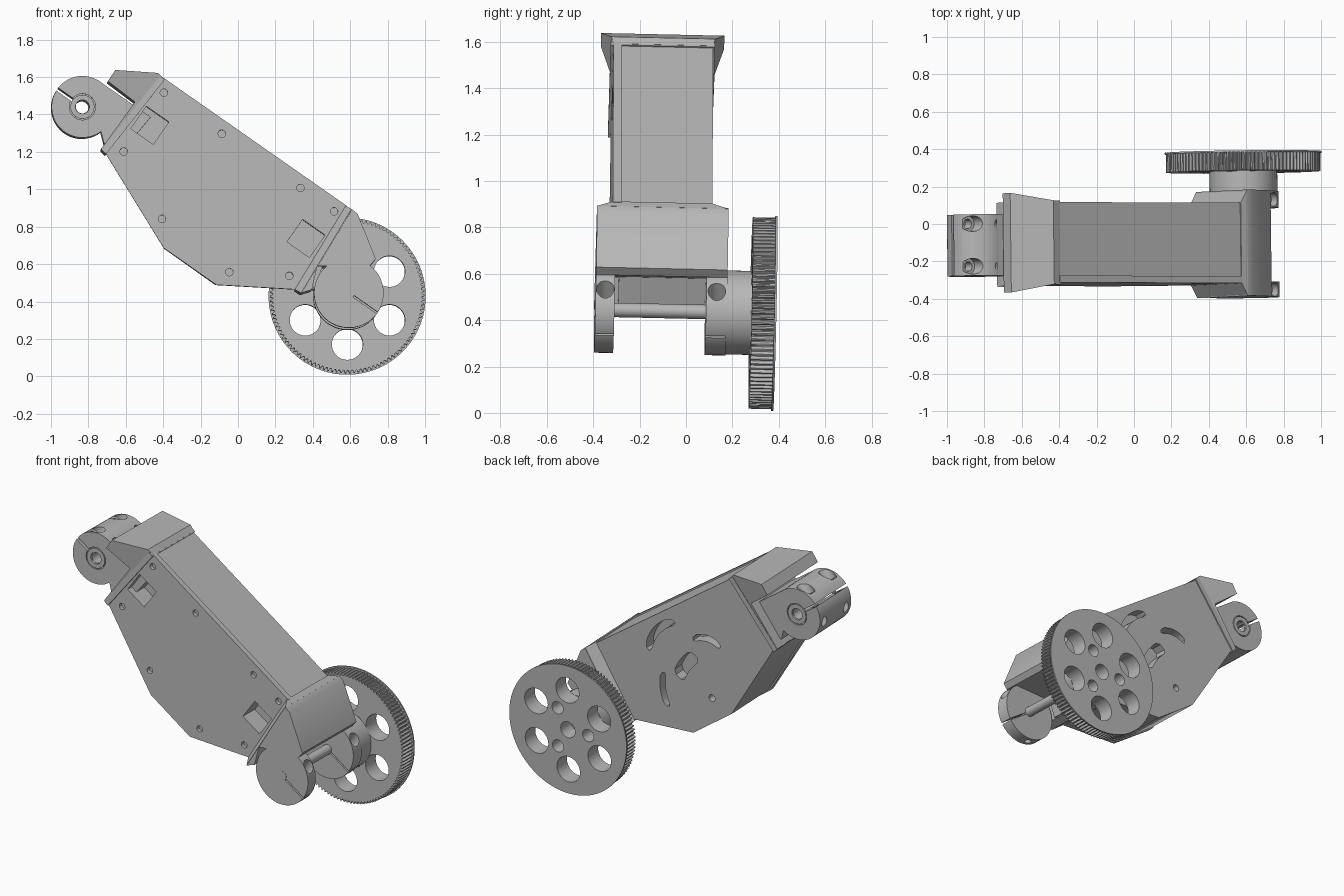
import bpy, bmesh
from math import sin, cos, pi, radians
from mathutils import Matrix, Vector

old = bpy.data.objects.get("Cube")
if old:
    bpy.data.objects.remove(old, do_unlink=True)

grey = bpy.data.materials.new("machined_grey")
grey.use_nodes = True
grey.diffuse_color = (0.48, 0.48, 0.48, 1)
grey.node_tree.nodes["Principled BSDF"].inputs["Base Color"].default_value = (0.48, 0.48, 0.48, 1)

# Arm direction, its normal, and the two joint centres (x, z)
U = Vector((cos(radians(-35)), sin(radians(-35))))
V = Vector((-U.y, U.x))
TOP = Vector((-0.835, 1.435))
AXLE = Vector((0.588, 0.437))
PIVOT = Matrix.Translation((0, 0, 0.8))
TILT = PIVOT @ Matrix.Rotation(0.012, 4, 'Z') @ Matrix.Rotation(-0.022, 4, 'X') @ PIVOT.inverted()
parts = []


def finish(name, bm, cutter=False):
    bmesh.ops.recalc_face_normals(bm, faces=bm.faces)
    mesh = bpy.data.meshes.new(name)
    bm.to_mesh(mesh)
    bm.free()
    mesh.materials.append(grey)
    ob = bpy.data.objects.new(name, mesh)
    bpy.context.collection.objects.link(ob)
    if cutter:
        ob.hide_render = True
    else:
        parts.append(ob)
    return ob


def prism(name, pts, y0, y1, cutter=False, flare=None):
    """Extrude an x-z outline along y; flare(point) widens both sides."""
    bm = bmesh.new()
    rings = []
    for y, side in ((y0, -1), (y1, 1)):
        rings.append([bm.verts.new((p[0], y + side * (flare(p) if flare else 0), p[1])) for p in pts])
    bm.faces.new(rings[0])
    bm.faces.new(rings[1][::-1])
    n = len(pts)
    for i in range(n):
        j = (i + 1) % n
        bm.faces.new((rings[0][i], rings[0][j], rings[1][j], rings[1][i]))
    return finish(name, bm, cutter)


def circle(c, r, n=48):
    return [(c[0] + r * cos(2 * pi * i / n), c[1] + r * sin(2 * pi * i / n)) for i in range(n)]


def disc(name, c, r, y0, y1, cutter=False, n=48):
    return prism(name, circle(c, r, n), y0, y1, cutter)


def bore(start, end, y, r):
    """Cutter drilled across the joint, in the x-z plane."""
    a, b = Vector((start[0], y, start[1])), Vector((end[0], y, end[1]))
    bm = bmesh.new()
    turn = (b - a).to_track_quat('Z', 'Y').to_matrix().to_4x4()
    bmesh.ops.create_cone(bm, cap_ends=True, segments=24, radius1=r, radius2=r,
                          depth=(b - a).length, matrix=Matrix.Translation((a + b) / 2) @ turn)
    return finish("bore_cutter", bm, True)


def box(c, along, half_len, half_wid, y0, y1):
    c, d = Vector(c), Vector(along).normalized()
    s = Vector((-d.y, d.x)) * half_wid
    d = d * half_len
    return prism("box_cutter", [c - d - s, c + d - s, c + d + s, c - d + s], y0, y1, True)


def arc_slot(a, b, bulge, width, y0, y1):
    a, b = Vector(a), Vector(b)
    side = Vector((b.y - a.y, a.x - b.x)).normalized()
    outer, inner = [], []
    for i in range(11):
        t = i / 10
        p = a.lerp(b, t) + side * bulge * 4 * t * (1 - t)
        w = width / 2 * (0.5 if i in (0, 10) else 1)
        outer.append(p + side * w)
        inner.append(p - side * w)
    return prism("slot_cutter", outer + inner[::-1], y0, y1, True)


def cut(ob, cutters):
    for c in cutters:
        m = ob.modifiers.new("cut", 'BOOLEAN')
        m.operation, m.solver, m.object = 'DIFFERENCE', 'EXACT', c
    dg = bpy.context.evaluated_depsgraph_get()
    mesh = bpy.data.meshes.new_from_object(ob.evaluated_get(dg))
    ob.modifiers.clear()
    ob.data = mesh
    for c in cutters:
        bpy.data.objects.remove(c, do_unlink=True)


FRONT, BACK = -0.325, 0.105

# Main housing with curved slots in the back
housing_outline = [(-0.405, 1.58), (0.575, 0.895), (0.40, 0.46), (-0.12, 0.49), (-0.395, 0.685), (-0.705, 1.19)]
housing = prism("housing", housing_outline, -0.29, BACK)
windows = [((-0.475, 1.335), V), ((0.36, 0.73), V)]
slots = [((0.01, 1.187), (0.197, 0.956), -0.04, 0.05), ((-0.32, 1.107), (-0.127, 1.11), -0.03, 0.042),
         ((-0.14, 1.0), (-0.019, 0.83), -0.015, 0.085), ((0.089, 0.83), (0.06, 0.616), -0.02, 0.04)]
cut(housing, [arc_slot(*s, 0.03, 0.2) for s in slots]
    + [disc("hole_cutter", (-0.257, 0.754), 0.022, 0.03, 0.2, True, 20)]
    + [box(c, d, 0.073, 0.073, -0.4, -0.2) for c, d in windows])

# Front lid with screw holes and two windows
lid = prism("front_lid", [(-0.40, 1.588), (0.58, 0.903), (0.31, 0.457), (-0.12, 0.482),
                          (-0.402, 0.68), (-0.715, 1.19)], FRONT, -0.288)
screws = [(-0.40, 1.51), (-0.09, 1.29), (0.33, 1.0), (0.51, 0.875),
          (-0.615, 1.195), (-0.41, 0.835), (-0.05, 0.55), (0.27, 0.53)]
cut(lid, [disc("screw_cutter", p, 0.02, -0.4, -0.30, True, 20) for p in screws]
    + [box(c, d, 0.073, 0.073, -0.4, -0.2) for c, d in windows])

# Flared hood over the top joint, with a rib along its base
STRIP = Vector((-0.40, 1.585))
OUT = Vector((-0.79, 0.61))


def hood_flare(p):
    return 0.22 * max(0, (Vector(p) - STRIP).dot(OUT))


prism("top_hood", [STRIP, (-0.43, 1.615), (-0.66, 1.63), (-0.70, 1.57), (-0.555, 1.46),
                   (-0.735, 1.21), (-0.71, 1.185)], FRONT, BACK, flare=hood_flare)
prism("hood_rib", [(-0.395, 1.58), (-0.42, 1.60), (-0.735, 1.205), (-0.71, 1.18)], FRONT - 0.012, BACK + 0.008)

# Top clamp knuckle with bore, slit and clamp screws
K0, K1 = -0.283, 0.045
knuckle = disc("top_knuckle", TOP, 0.165, K0, K1)
knuckle_cuts = [disc("bore_cutter", TOP, 0.035, -0.5, 0.3, True, 32),
                box(TOP - U * 0.12, U, 0.12, 0.009, -0.5, 0.3)]
for y0, y1 in ((-0.5, K0 + 0.012), (K1 - 0.012, 0.3)):
    knuckle_cuts.append(disc("counterbore_cutter", TOP, 0.07, y0, y1, True, 32))
for y in (K0 + 0.05, K1 - 0.05):
    seat = TOP - U * 0.115
    knuckle_cuts += [bore(seat + V * 0.07, seat + V * 0.25, y, 0.042),
                     bore(seat - V * 0.25, seat + V * 0.1, y, 0.025),
                     bore(TOP + U * 0.02 + V * 0.1, TOP + U * 0.02 + V * 0.25, y, 0.025)]
cut(knuckle, knuckle_cuts)
for side, y0, y1 in (("front", K0, K0 + 0.012), ("back", K1 - 0.012, K1)):
    ring = disc(side + "_bearing_ring", TOP, 0.064, y0, y1)
    cut(ring, [disc("ring_cutter", TOP, 0.037, -0.5, 0.3, True, 32)])
prism("knuckle_arm", [(-0.735, 1.565), (-0.47, 1.38), (-0.62, 1.20), (-0.72, 1.24), (-0.74, 1.32)], K0, K1)

# Widened lower block, blended into the housing
a, b = Vector((0.30, 0.457)), Vector((0.572, 0.905))
n = Vector((b.y - a.y, a.x - b.x)).normalized() * 0.04
E0, E1 = -0.392, 0.175
prism("block_blend", [a, a + n, b + n, b], FRONT, BACK,
      flare=lambda p: 0.068 if (Vector(p) - a).dot(n) > 0.001 else 0)
prism("lower_block", [a + n * 0.95, b + n * 0.9, (0.635, 0.86), (0.732, 0.62), (0.705, 0.587),
                      (0.42, 0.58), (0.39, 0.455)], E0, E1)

# Clevis ears with slit and clamp screw
for name, y0, y1 in (("front_ear", E0, -0.31), ("back_ear", 0.085, E1)):
    ear = disc(name, AXLE, 0.186, y0, y1)
    y, seat = (y0 + y1) / 2, AXLE + U * 0.08
    cut(ear, [box(AXLE + U * 0.12, U, 0.12, 0.005, y0 - 0.1, y1 + 0.1),
              bore(seat + V * 0.09, seat + V * 0.3, y, 0.038),
              bore(seat - V * 0.3, seat + V * 0.12, y, 0.022)])
disc("axle_rod", AXLE, 0.031, E0 - 0.002, 0.2, n=32)

# Hub and toothed wheel with six large holes, three bolt holes and a bore
disc("wheel_hub", AXLE, 0.181, 0.17, 0.281, n=64)
teeth = 110
gear = []
for i in range(teeth * 4):
    r = 0.413 if i % 4 < 2 else 0.399
    t = 2 * pi * i / (teeth * 4)
    gear.append((AXLE.x + r * cos(t), AXLE.y + r * sin(t)))
wheel = prism("toothed_wheel", gear, 0.28, 0.378)
flange = disc("wheel_flange", AXLE, 0.42, 0.377, 0.386, n=96)


def ring_point(r, deg):
    return AXLE + Vector((cos(radians(deg)), sin(radians(deg)))) * r


for ob in (wheel, flange):
    holes = [(ring_point(0.26, 30 + 60 * i), 0.083) for i in range(6)]
    holes += [(ring_point(0.145, 60 + 120 * i), 0.04) for i in range(3)] + [(AXLE, 0.052)]
    cut(ob, [disc("hole_cutter", c, r, 0.2, 0.5, True, 32) for c, r in holes])

# Slight lean of the whole assembly, then shading
bpy.ops.object.select_all(action='DESELECT')
for ob in parts:
    ob.data.transform(TILT)
    ob.select_set(True)
bpy.context.view_layer.objects.active = parts[0]
bpy.ops.object.shade_smooth_by_angle(angle=radians(30))
